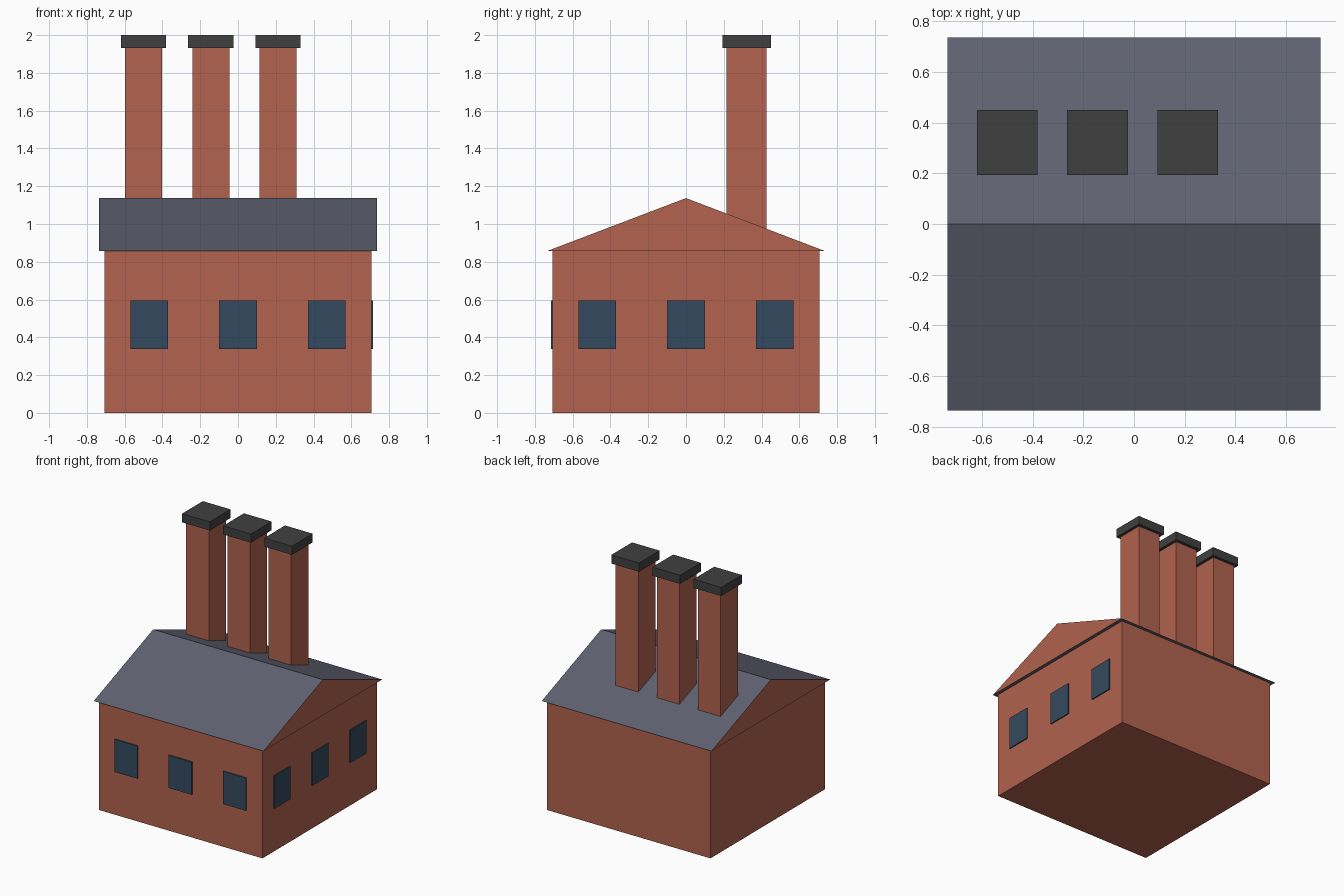
import bpy
import bmesh

cube = bpy.data.objects.get("Cube")
if cube:
    bpy.data.objects.remove(cube, do_unlink=True)


def material(name, rgb):
    # Colours are given as sRGB bytes and stored as linear values
    linear = [((c / 255 + 0.055) / 1.055) ** 2.4 for c in rgb]
    mat = bpy.data.materials.new(name)
    mat.use_nodes = True
    mat.diffuse_color = (*linear, 1)
    mat.node_tree.nodes["Principled BSDF"].inputs["Base Color"].default_value = (*linear, 1)
    return mat


brick = material("red brick", (178, 98, 78))
slate = material("slate grey", (95, 98, 112))
soot = material("soot black", (64, 64, 64))
glass = material("dark blue glass", (52, 73, 94))


def add_object(name, bm, *mats):
    bmesh.ops.recalc_face_normals(bm, faces=bm.faces)
    mesh = bpy.data.meshes.new(name)
    bm.to_mesh(mesh)
    bm.free()
    for mat in mats:
        mesh.materials.append(mat)
    obj = bpy.data.objects.new(name, mesh)
    bpy.context.collection.objects.link(obj)
    return obj


def box(name, size, centre, mat):
    bm = bmesh.new()
    bmesh.ops.create_cube(bm, size=1)
    bmesh.ops.scale(bm, vec=size, verts=bm.verts)
    bmesh.ops.translate(bm, vec=centre, verts=bm.verts)
    return add_object(name, bm, mat)


WALL = 0.707      # half width of the walls
EAVE = 0.735      # half width of the roof
EAVE_Z, RIDGE_Z = 0.857, 1.137

# Brick walls
box("walls", (2 * WALL, 2 * WALL, EAVE_Z), (0, 0, EAVE_Z / 2), brick)

# Gabled roof: slate slopes and underside, brick gable ends
bm = bmesh.new()
profile = [(-EAVE, EAVE_Z), (EAVE, EAVE_Z), (0, RIDGE_Z)]
gable = bm.faces.new([bm.verts.new((-EAVE, y, z)) for y, z in profile])
extruded = bmesh.ops.extrude_face_region(bm, geom=[gable], use_keep_orig=True)
moved = [v for v in extruded["geom"] if isinstance(v, bmesh.types.BMVert)]
bmesh.ops.translate(bm, vec=(2 * EAVE, 0, 0), verts=moved)
bm.normal_update()
for face in bm.faces:
    face.material_index = 1 if abs(face.normal.x) > 0.9 else 0
add_object("roof", bm, slate, brick)

# Three windows on the front and three on the left wall
for i, offset in enumerate((-0.47, 0, 0.47), 1):
    box(f"front_window_{i}", (0.2, 0.009, 0.256), (offset, -WALL - 0.0045, 0.467), glass)
    box(f"left_window_{i}", (0.009, 0.2, 0.256), (WALL + 0.0045, offset, 0.467), glass)

# Three square chimneys with overhanging caps
for i in range(3):
    x = -0.5 + 0.356 * i
    box(f"chimney_{i + 1}", (0.196, 0.213, 1.07), (x, 0.32, 1.4), brick)
    box(f"chimney_cap_{i + 1}", (0.24, 0.256, 0.068), (x, 0.322, 1.966), soot)
